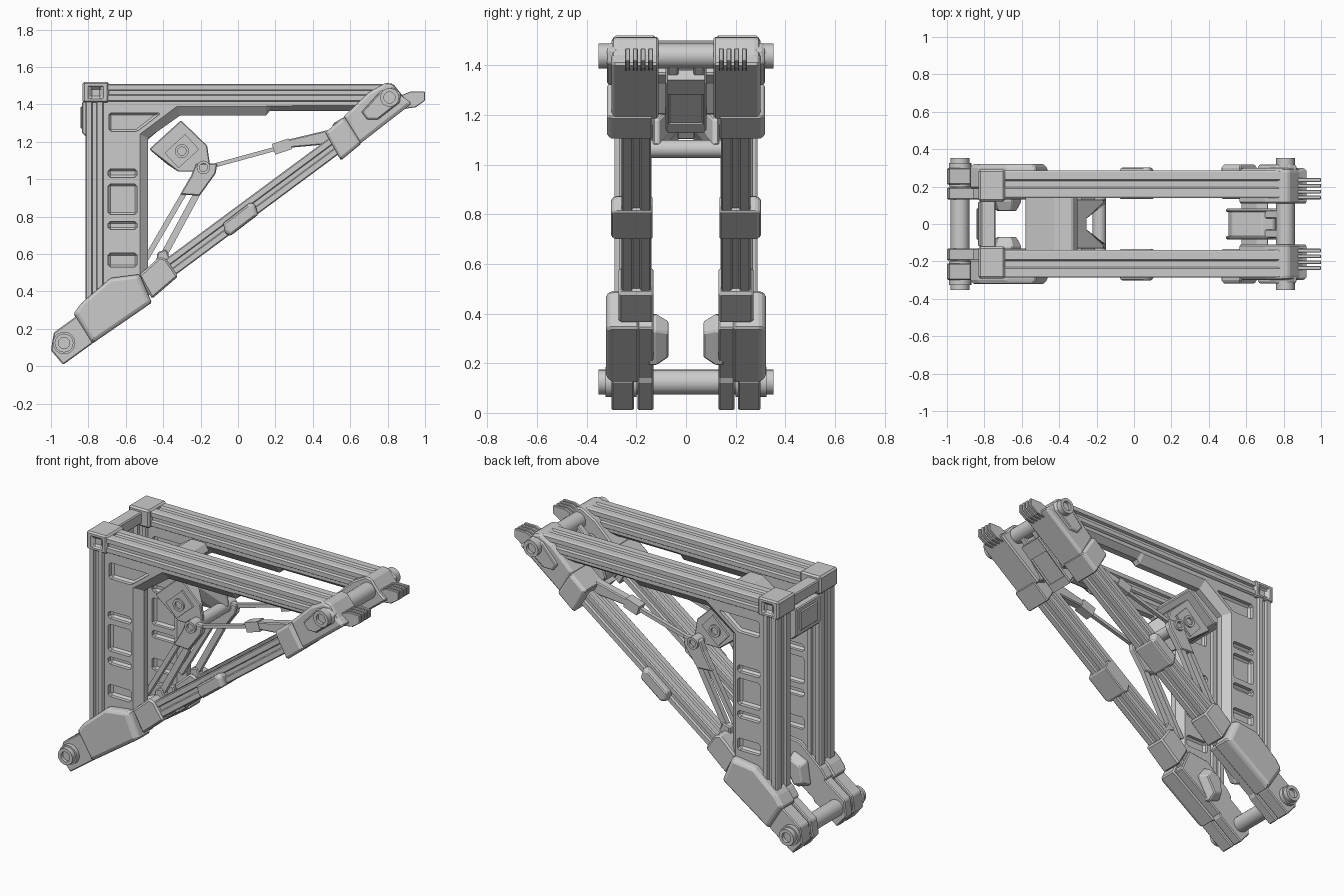
import bpy, bmesh, math
from mathutils import Vector

if "Cube" in bpy.data.objects:
    bpy.data.objects.remove(bpy.data.objects["Cube"])


def finish(name, bm, sym=True, bevel=0.006, smooth=False):
    bmesh.ops.recalc_face_normals(bm, faces=bm.faces)
    me = bpy.data.meshes.new(name)
    bm.to_mesh(me)
    bm.free()
    ob = bpy.data.objects.new(name, me)
    bpy.context.collection.objects.link(ob)
    if smooth:
        bpy.ops.object.select_all(action='DESELECT')
        ob.select_set(True)
        bpy.context.view_layer.objects.active = ob
        bpy.ops.object.shade_smooth_by_angle(angle=math.radians(35))
    if bevel:
        b = ob.modifiers.new("bevel", 'BEVEL')
        b.width, b.segments, b.limit_method = bevel, 1, 'ANGLE'
    if sym:
        m = ob.modifiers.new("mirror", 'MIRROR')
        m.use_axis = (False, True, False)
    return ob


def add_loft(bm, rings):
    """Join xz outlines placed at successive y depths."""
    loops = [[bm.verts.new((x, y, z)) for x, z in pts] for y, pts in rings]
    n = len(loops[0])
    for a, b in zip(loops, loops[1:]):
        for i in range(n):
            bm.faces.new((a[i], a[(i + 1) % n], b[(i + 1) % n], b[i]))
    bm.faces.new(loops[0])
    bm.faces.new(loops[-1])


def loft(name, rings, **kw):
    bm = bmesh.new()
    add_loft(bm, rings)
    return finish(name, bm, **kw)


def prism(name, pts, y0, y1, **kw):
    return loft(name, [(y0, pts), (y1, pts)], **kw)


def scaled(pts, s):
    cx = sum(p[0] for p in pts) / len(pts)
    cz = sum(p[1] for p in pts) / len(pts)
    return [(cx + (x - cx) * s, cz + (z - cz) * s) for x, z in pts]


def rect(x0, x1, z0, z1):
    return [(x0, z0), (x1, z0), (x1, z1), (x0, z1)]


def circle(c, r, n=24):
    return [(c[0] + r * math.cos(2 * math.pi * i / n), c[1] + r * math.sin(2 * math.pi * i / n)) for i in range(n)]


def pin(name, c, r, y0, y1, sym=False):
    """Cross pin with a recessed socket at both ends."""
    o, i = circle(c, r), circle(c, r * 0.6)
    loft(name, [(y0 + .02, i), (y0, i), (y0, o), (y1, o), (y1, i), (y1 - .02, i)],
         sym=sym, bevel=0, smooth=True)


def bar(name, p0, p1, y, hw, hh, slot=True, **kw):
    """Bar in the xz plane, with slotted extrusion section if slot is set."""
    side = [(1, -.88), (1, -.32), (.78, -.22), (.78, .22), (1, .32), (1, .88)] if slot else [(1, -1)]
    sec = []
    for _ in range(4):
        sec += side
        side = [(-b, a) for a, b in side]
    d = (Vector(p1) - Vector(p0)).normalized()
    n = Vector((-d.y, d.x))
    bm = bmesh.new()
    ends = []
    for p in (p0, p1):
        ends.append([bm.verts.new((p[0] + n.x * b * hh, y + a * hw, p[1] + n.y * b * hh)) for a, b in sec])
    k = len(sec)
    for i in range(k):
        bm.faces.new((ends[0][i], ends[0][(i + 1) % k], ends[1][(i + 1) % k], ends[1][i]))
    bm.faces.new(ends[0])
    bm.faces.new(ends[1])
    return finish(name, bm, bevel=0, **kw)


# Slotted frame: top rails, posts, diagonal arms
bar("top_rail", (-.70, 1.463), (.78, 1.463), .213, .074, .047)
bar("rear_post", (-.768, .33), (-.768, 1.42), .213, .074, .048)
bar("diagonal_arm", (-.55, .39), (.56, 1.212), .20, .06, .05)

# Corner caps with a square socket, crossbar and end panel
o, i = rect(-.832, -.69, 1.41, 1.52), rect(-.79, -.73, 1.435, 1.49)
loft("corner_cap", [(.12, o), (.292, o), (.292, i), (.27, i)], bevel=.01)
prism("top_crossbar", rect(-.82, -.74, 1.43, 1.50), -.125, .125, sym=False)
prism("end_panel", [(-.835, 1.25), (-.805, 1.22), (-.79, 1.22), (-.79, 1.415), (-.835, 1.415)], -.12, .12, sym=False)
prism("end_panel_plate", rect(-.842, -.83, 1.27, 1.39), -.085, .085, sym=False)

# Gusset plates with chamfered inner edges and pocket windows
full = [(-.73, .36), (-.48, .50), (-.48, 1.22), (-.31, 1.34), (.15, 1.34), (.17, 1.365), (.70, 1.365), (.74, 1.42), (-.73, 1.42)]
inset = [(-.73, .36), (-.525, .475), (-.525, 1.24), (-.325, 1.39), (.15, 1.39), (.17, 1.392), (.66, 1.395), (.70, 1.42), (-.73, 1.42)]
gusset = loft("gusset_plate", [(.155, inset), (.19, full), (.23, full), (.27, inset)], sym=False, bevel=0)
windows = [[(-.69, 1.255), (-.54, 1.255), (-.41, 1.355), (-.69, 1.355)]]
windows += [rect(-.695, -.54, a, b) for a, b in ((1.01, 1.055), (.81, .975), (.73, .775), (.53, .605))]
bm = bmesh.new()
for w in windows:
    add_loft(bm, [(.1, w), (.185, w)])
    add_loft(bm, [(.235, w), (.35, w)])
cutter = finish("window_cutter", bm, sym=False, bevel=.012)
cutter.hide_render = True
mod = gusset.modifiers.new("windows", 'BOOLEAN')
mod.operation, mod.solver, mod.object = 'DIFFERENCE', 'EXACT', cutter
bpy.context.view_layer.objects.active = gusset
bpy.ops.object.modifier_apply(modifier="windows")
bpy.data.objects.remove(cutter)
gusset.modifiers.new("mirror", 'MIRROR').use_axis = (False, True, False)

# Lower end: lugs, housing, inner block and sleeve
lug = [(-1.0, .085), (-.985, .18), (-.84, .285), (-.74, .20), (-.78, .12), (-.935, .008)]
prism("lower_lug_outer", lug, .21, .30)
prism("lower_lug_inner", lug, .13, .195)
house = [(-.88, .28), (-.84, .335), (-.68, .472), (-.525, .492), (-.46, .34), (-.78, .12)]
loft("lower_housing", [(.19, house), (.30, house), (.322, scaled(house, .9))], bevel=.008)
prism("lower_housing_core", scaled(house, .92), .13, .20)
ib = [(-.76, .22), (-.74, .36), (-.65, .40), (-.60, .33), (-.68, .19)]
loft("lower_inner_block", [(.15, ib), (.12, ib), (.07, scaled(ib, .7))])
prism("arm_sleeve", [(-.53, .485), (-.42, .585), (-.385, .575), (-.32, .48), (-.46, .36)], .13, .272, bevel=.01)
pin("lower_pin", (-.93, .124), .05, -.353, .353)
pin("lower_pin_collar", (-.93, .124), .06, .20, .325, sym=True)

# Collar halfway along the arm
mid = [(-.08, .765), (.06, .873), (.09, .87), (.108, .81), (-.04, .697), (-.068, .71)]
loft("arm_collar", [(.135, mid), (.285, mid), (.302, scaled(mid, .86))])

# Upper end: clamp, head, raised plate, prongs, pin
clamp = [(.465, 1.25), (.57, 1.335), (.66, 1.19), (.55, 1.10)]
loft("upper_clamp", [(.135, clamp), (.30, clamp), (.318, scaled(clamp, .88))])
head = [(.56, 1.33), (.70, 1.465), (.79, 1.515), (.83, 1.51), (.885, 1.44), (.93, 1.405), (.64, 1.18)]
loft("upper_head", [(.11, head), (.285, head), (.30, scaled(head, .92))], bevel=.01)
plate = [(.66, 1.36), (.76, 1.47), (.83, 1.49), (.87, 1.46), (.865, 1.41), (.75, 1.32), (.69, 1.32)]
loft("upper_pin_plate", [(.28, plate), (.305, plate), (.318, scaled(plate, .92))], bevel=.004)
fin = [(.85, 1.44), (.92, 1.468), (1.0, 1.468), (1.0, 1.42), (.95, 1.385), (.85, 1.37)]
bm = bmesh.new()
for k in range(4):
    y = .132 + k * .031
    add_loft(bm, [(y, fin), (y + .02, fin)])
finish("end_prongs", bm, bevel=.003)
pin("upper_pin", (.81, 1.437), .05, -.353, .353)

# Cross block joining the two arm heads, with recessed underside frame
blk = [(.49, 1.24), (.51, 1.30), (.69, 1.40), (.76, 1.39), (.79, 1.33), (.56, 1.13)]
prism("cross_block", scaled(blk, .9), -.078, .078, sym=False)
prism("cross_block_rim", blk, .064, .082)
bar("cross_block_upper_lip", (.72, 1.30), (.79, 1.36), 0, .075, .025, slot=False, sym=False)
bar("cross_block_lower_lip", (.54, 1.145), (.58, 1.18), 0, .075, .025, slot=False, sym=False)
prism("cross_block_mount", [(.57, 1.22), (.66, 1.33), (.72, 1.33), (.62, 1.20)], -.14, .14, sym=False)
prism("pin_hanger", [(.68, 1.37), (.79, 1.47), (.84, 1.41), (.75, 1.32)], .03, .075)

# Slanted brace plate and pivot yoke under it
prism("slant_brace", [(-.58, 1.235), (-.58, 1.30), (-.42, 1.41), (-.33, 1.41), (-.30, 1.365), (-.49, 1.205)], -.155, .155, sym=False)
cheek = [(-.475, 1.16), (-.305, 1.315), (-.165, 1.18), (-.15, 1.08), (-.23, 1.04), (-.32, 1.04)]
thin = [(-.475, 1.16), (-.305, 1.315), (-.25, 1.26), (-.28, 1.19), (-.32, 1.14), (-.38, 1.08)]
loft("yoke_cheek", [(.03, thin), (.11, cheek), (.132, cheek)])
prism("yoke_core", [(-.475, 1.16), (-.305, 1.315), (-.25, 1.26), (-.39, 1.10)], -.12, .12, sym=False)
bar("yoke_side_plate", (-.355, 1.10), (-.245, 1.20), .137, .008, .055, slot=False)
pin("yoke_boss", (-.30, 1.15), .037, .12, .155, sym=True)
pin("yoke_pin", (-.185, 1.063), .036, -.205, .205)

# Link plates, twin struts and their foot
link = [(-.25, 1.02), (-.225, 1.085), (-.11, 1.085), (-.12, 1.03), (-.205, .912), (-.31, .918)]
prism("link_plate", link, .145, .19)
bar("strut_rear", (-.285, .93), (-.50, .56), .168, .016, .014, slot=False)
bar("strut_front", (-.215, .93), (-.41, .57), .168, .016, .018, slot=False)
prism("strut_foot", [(-.44, .54), (-.43, .61), (-.385, .625), (-.35, .55)], .145, .195)

# Stay rod with cylinder from the link to the upper clamp
bar("stay_rod", (-.12, 1.075), (.22, 1.168), .168, .012, .011, slot=False)
bar("stay_cylinder", (.19, 1.16), (.28, 1.19), .168, .03, .03, slot=False)
prism("stay_barrel", [(.24, 1.165), (.24, 1.205), (.49, 1.265), (.55, 1.22), (.46, 1.185)], .14, .195)
